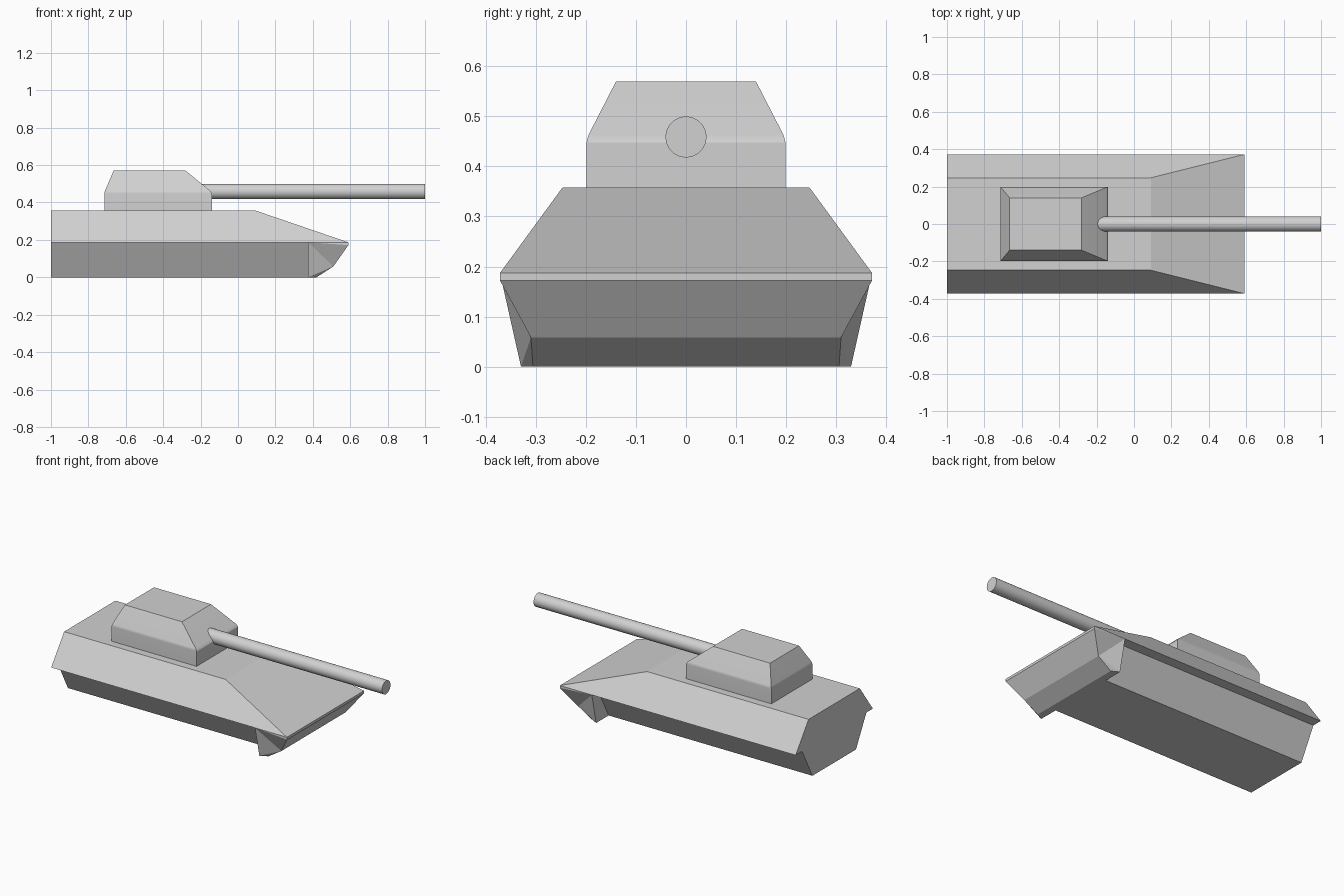
import bpy, bmesh, math

cube = bpy.data.objects.get("Cube")
if cube:
    bpy.data.objects.remove(cube, do_unlink=True)

# Single flat grey
GREY = (0.64, 0.64, 0.64, 1.0)
mat = bpy.data.materials.new("plain grey")
mat.use_nodes = True
mat.diffuse_color = GREY
mat.node_tree.nodes["Principled BSDF"].inputs["Base Color"].default_value = GREY


def finish(bm, name):
    """Turn a bmesh into a named, coloured object."""
    bmesh.ops.recalc_face_normals(bm, faces=bm.faces)
    mesh = bpy.data.meshes.new(name)
    bm.to_mesh(mesh)
    bm.free()
    mesh.materials.append(mat)
    obj = bpy.data.objects.new(name, mesh)
    bpy.context.collection.objects.link(obj)
    return obj


def smooth(obj, degrees):
    bpy.ops.object.select_all(action='DESELECT')
    obj.select_set(True)
    bpy.context.view_layer.objects.active = obj
    bpy.ops.object.shade_smooth_by_angle(angle=math.radians(degrees))


def loft(name, rings):
    """Skin equal-length point rings and cap both ends."""
    bm = bmesh.new()
    loops = [[bm.verts.new(p) for p in ring] for ring in rings]
    n = len(loops[0])
    for a, b in zip(loops, loops[1:]):
        for i in range(n):
            j = (i + 1) % n
            bm.faces.new((a[i], a[j], b[j], b[i]))
    bm.faces.new(loops[0])
    bm.faces.new(loops[-1])
    return finish(bm, name)


def rect(x0, x1, hy, z):
    return [(x0, -hy, z), (x1, -hy, z), (x1, hy, z), (x0, hy, z)]


# Upper hull with sloped sides and a long front slope
loft("upper_hull", [rect(-1, 0.59, 0.372, 0.187), rect(-1, 0.09, 0.247, 0.358)])

# Narrow lower hull, tapering to the belly
loft("lower_hull", [rect(-1, 0.38, 0.21, 0.0), rect(-1, 0.38, 0.31, 0.187)])

# Nose block under the front slope: one side profile, mirrored across y
side = [(0.59, 0.372, 0.187), (0.59, 0.372, 0.172), (0.51, 0.31, 0.058),
        (0.42, 0.306, 0.0), (0.375, 0.33, 0.0), (0.375, 0.372, 0.187)]
bm = bmesh.new()
left = [bm.verts.new(p) for p in side]
right = [bm.verts.new((x, -y, z)) for x, y, z in side]
for i in range(6):
    j = (i + 1) % 6
    bm.faces.new((left[i], left[j], right[j], right[i]))
for s in (left, right):
    for tri in ((0, 1, 5), (1, 2, 5), (2, 4, 5), (2, 3, 4)):
        bm.faces.new([s[k] for k in tri])
finish(bm, "nose")

# Turret: upright base, softened shoulder, sloped roof block
turret = loft("turret", [rect(-0.715, -0.14, 0.199, 0.357),
                         rect(-0.715, -0.14, 0.199, 0.448),
                         rect(-0.711, -0.149, 0.195, 0.463),
                         rect(-0.665, -0.28, 0.14, 0.57)])
smooth(turret, 30)
weighted = turret.modifiers.new("Weighted normals", 'WEIGHTED_NORMAL')
weighted.keep_sharp = True

# Gun barrel, running from inside the turret
R, SEG = 0.041, 32
circle = [(R * math.cos(t), 0.459 + R * math.sin(t))
          for t in (2 * math.pi * i / SEG for i in range(SEG))]
gun = loft("gun_barrel", [[(x, y, z) for y, z in circle] for x in (-0.3, 1.0)])
smooth(gun, 30)
